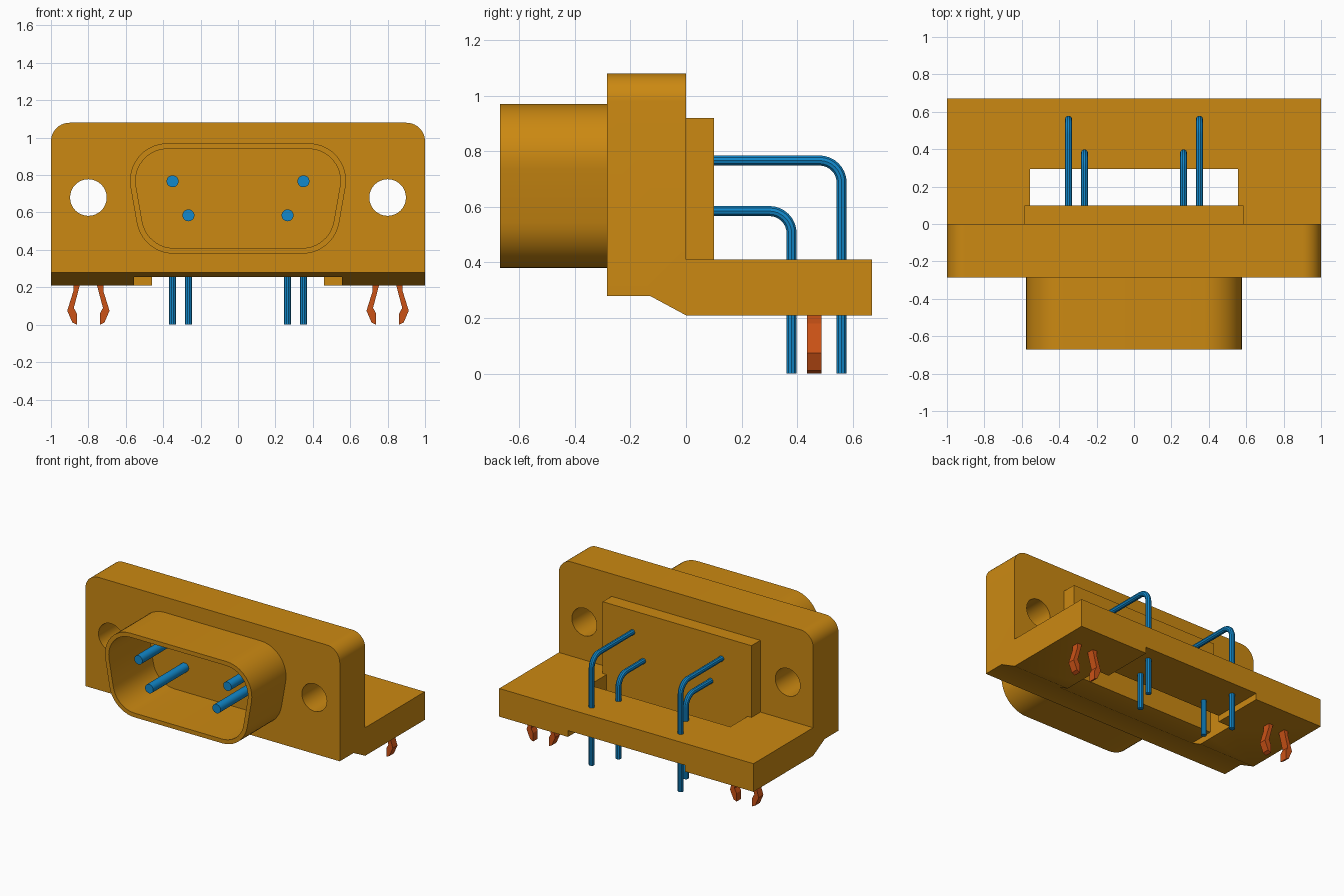
import bpy, bmesh
from math import sin, cos, tan, atan2, radians, pi
from mathutils import Vector

if "Cube" in bpy.data.objects:
    bpy.data.objects.remove(bpy.data.objects["Cube"])


def material(name, rgb):
    m = bpy.data.materials.new(name)
    m.use_nodes = True
    m.diffuse_color = (*rgb, 1)
    m.node_tree.nodes["Principled BSDF"].inputs["Base Color"].default_value = (*rgb, 1)
    return m


AMBER = material("amber_housing", (0.6, 0.25, 0.006))
BLUE = material("blue_contact", (0.006, 0.25, 0.6))
RED = material("red_clip", (0.6, 0.085, 0.008))


def prism(name, points, axis, start, end, mat):
    """Extrude a flat outline along x (points are y, z) or y (points are x, z)."""
    bm = bmesh.new()
    place = (lambda p: (start, p[0], p[1])) if axis == "x" else (lambda p: (p[0], start, p[1]))
    face = bm.faces.new([bm.verts.new(place(p)) for p in points])
    out = bmesh.ops.extrude_face_region(bm, geom=[face])
    shift = Vector((end - start, 0, 0) if axis == "x" else (0, end - start, 0))
    bmesh.ops.translate(bm, vec=shift, verts=[v for v in out["geom"] if isinstance(v, bmesh.types.BMVert)])
    bmesh.ops.recalc_face_normals(bm, faces=bm.faces)
    mesh = bpy.data.meshes.new(name)
    bm.to_mesh(mesh)
    bm.free()
    mesh.materials.append(mat)
    obj = bpy.data.objects.new(name, mesh)
    bpy.context.collection.objects.link(obj)
    return obj


def box(name, x, y, z, mat):
    return prism(name, [(x[0], z[0]), (x[1], z[0]), (x[1], z[1]), (x[0], z[1])], "y", y[0], y[1], mat)


def circle(x, z, r, n=32):
    return [(x + r * cos(2 * pi * i / n), z + r * sin(2 * pi * i / n)) for i in range(n)]


def select(obj):
    bpy.ops.object.select_all(action="DESELECT")
    obj.select_set(True)
    bpy.context.view_layer.objects.active = obj


def cut(obj, cutter):
    mod = obj.modifiers.new("cut", "BOOLEAN")
    mod.operation = "DIFFERENCE"
    mod.solver = "EXACT"
    mod.object = cutter
    select(obj)
    bpy.ops.object.modifier_apply(modifier=mod.name)


def smooth(obj):
    select(obj)
    bpy.ops.object.shade_smooth_by_angle(angle=radians(30))


def d_outline(inset, steps=10):
    """Rounded trapezoid with sides leaning ten degrees."""
    lean = radians(10)
    top, bottom, r = 0.97 - inset, 0.38 + inset, 0.2 - inset
    half = lambda z: 0.572 + (z - 0.72) * tan(lean) - inset / cos(lean)
    right = []
    for z, sign, a0, a1 in ((bottom, 1, -pi / 2, -lean), (top, -1, -lean, pi / 2)):
        cx = half(z + sign * r) - r / cos(lean)
        for i in range(steps + 1):
            a = a0 + (a1 - a0) * i / steps
            right.append((cx + r * cos(a), z + sign * r + r * sin(a)))
    return right + [(-x, z) for x, z in reversed(right)]


# Housing: flange and board foot share one side profile
side = [(-0.285, 0.28), (-0.13, 0.28), (0, 0.21), (0.67, 0.21),
        (0.67, 0.41), (0, 0.41), (0, 1.08), (-0.285, 1.08)]
housing = prism("housing", side, "x", -1, 1, AMBER)
bm = bmesh.new()
bm.from_mesh(housing.data)
corners = [e for e in bm.edges if all(v.co.z > 1.07 for v in e.verts)
           and abs(e.verts[0].co.x - e.verts[1].co.x) < 0.01]
bmesh.ops.bevel(bm, geom=corners, offset=0.1, segments=10, profile=0.5, affect="EDGES")
bm.to_mesh(housing.data)
bm.free()

# Hollow front shell
shell = prism("front_shell", d_outline(0), "y", -0.67, -0.285, AMBER)

# Cutters: mating cavity, screw holes, foot window and underside recesses
cavity = prism("cavity_cutter", d_outline(0.03), "y", -0.8, -0.22, AMBER)
cutters = [cavity,
           box("window_cutter", (-0.555, 0.555), (0.1, 0.295), (0.1, 0.5), AMBER),
           box("front_recess_cutter", (-0.555, 0.555), (-0.5, 0.295), (0.1, 0.255), AMBER),
           box("rear_recess_cutter", (-0.46, 0.46), (0.2, 0.8), (0.1, 0.255), AMBER)]
for s in (-1, 1):
    cutters.append(prism("screw_hole_cutter", circle(0.8 * s, 0.68, 0.098), "y", -0.5, 0.2, AMBER))
cut(shell, cavity)
for c in cutters:
    cut(housing, c)
for c in cutters:
    bpy.data.objects.remove(c)
smooth(housing)
smooth(shell)

# Block behind the flange
box("rear_block", (-0.585, 0.585), (0, 0.1), (0.41, 0.92), AMBER)


def wire(name, x, y, z, bend=0.08, radius=0.019):
    """Bent contact tail: straight back, round bend, straight down."""
    path = [(x, 0.08, z)]
    for i in range(9):
        a = pi / 2 * (1 - i / 8)
        path.append((x, y - bend + bend * cos(a), z - bend + bend * sin(a)))
    path.append((x, y, 0))
    curve = bpy.data.curves.new(name, "CURVE")
    curve.dimensions = "3D"
    curve.bevel_depth = radius
    curve.bevel_resolution = 3
    curve.use_fill_caps = True
    spline = curve.splines.new("POLY")
    spline.points.add(len(path) - 1)
    for point, co in zip(spline.points, path):
        point.co = (*co, 1)
    curve.materials.append(BLUE)
    obj = bpy.data.objects.new(name, curve)
    bpy.context.collection.objects.link(obj)
    select(obj)
    bpy.ops.object.convert(target="MESH")
    smooth(bpy.context.view_layer.objects.active)


# Contacts and board clips, mirrored left and right
prong = [(0.045, 0.215), (0.08, 0.215), (0.08, 0.18), (0.113, 0.075),
         (0.086, 0.012), (0.062, 0), (0.062, 0.06), (0.078, 0.09), (0.062, 0.15)]
for s, label in ((1, "left"), (-1, "right")):
    for row, x, y, z in (("upper", 0.35, 0.56, 0.767), ("lower", 0.265, 0.38, 0.585)):
        smooth(prism(f"{label}_{row}_pin", circle(x * s, z, 0.032, 20), "y", -0.62, -0.2, BLUE))
        wire(f"{label}_{row}_tail", x * s, y, z)
    for t, place in ((1, "outer"), (-1, "inner")):
        points = [(s * (0.8 + t * px), pz) for px, pz in prong]
        prism(f"{label}_{place}_clip", points, "y", 0.435, 0.487, RED)
